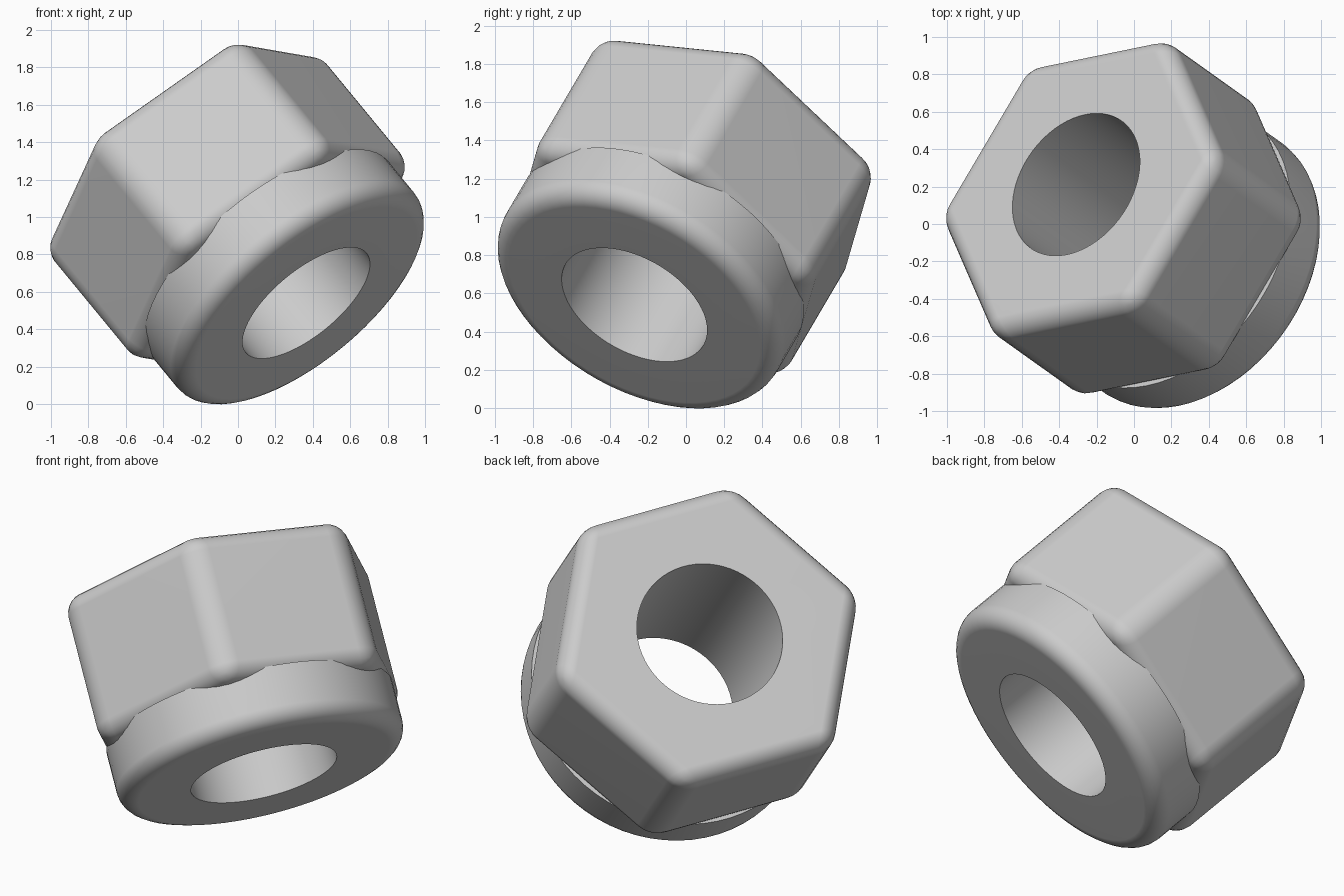
import bpy, bmesh, math
from mathutils import Matrix, Vector

if "Cube" in bpy.data.objects:
    bpy.data.objects.remove(bpy.data.objects["Cube"])

SEG = 64
BORE = 0.418          # bore radius
APOTHEM = 0.81        # hexagon centre to flat
COLLAR = 0.82         # collar radius
ROUND = 0.1           # edge rounding
HEX_LOW, HEX_TOP = 0.29, 1.165
COLLAR_TOP = 0.34

# Tilted frame: local z runs along the bore, local x points to a hexagon corner
axis = Vector((-0.579, 0.413, 0.703)).normalized()
corner = Vector((0.807, 0.165, 0.567))
corner = (corner - axis * corner.dot(axis)).normalized()
side = axis.cross(corner)
frame = Matrix((corner, side, axis)).transposed().to_4x4()
frame.translation = (0.365, -0.27, 0.54)

steel = bpy.data.materials.new("grey steel")
steel.diffuse_color = (0.6, 0.6, 0.6, 1)
steel.use_nodes = True
steel.node_tree.nodes["Principled BSDF"].inputs["Base Color"].default_value = steel.diffuse_color


def make_object(name, bm):
    bmesh.ops.recalc_face_normals(bm, faces=bm.faces)
    mesh = bpy.data.meshes.new(name)
    bm.to_mesh(mesh)
    bm.free()
    mesh.materials.append(steel)
    ob = bpy.data.objects.new(name, mesh)
    ob.matrix_world = frame
    bpy.context.collection.objects.link(ob)
    return ob


def prism(radius, sides, low, top):
    bm = bmesh.new()
    ring = [bm.verts.new((radius * math.cos(math.tau * i / sides),
                          radius * math.sin(math.tau * i / sides), low))
            for i in range(sides)]
    base = bm.faces.new(ring)
    out = bmesh.ops.extrude_face_region(bm, geom=[base])
    verts = [g for g in out["geom"] if isinstance(g, bmesh.types.BMVert)]
    bmesh.ops.translate(bm, verts=verts, vec=(0, 0, top - low))
    if not any(len(f.verts) == sides and f.calc_center_median().z < low + 1e-4
               for f in bm.faces):
        bm.faces.new(ring)
    return bm


def revolve(profile):
    bm = bmesh.new()
    rings = [[bm.verts.new((r * math.cos(math.tau * i / SEG),
                            r * math.sin(math.tau * i / SEG), z))
              for i in range(SEG)] for r, z in profile]
    for a, b in zip(rings, rings[1:] + rings[:1]):
        for i in range(SEG):
            j = (i + 1) % SEG
            bm.faces.new((a[i], a[j], b[j], b[i]))
    return bm


def smooth(ob):
    bpy.ops.object.select_all(action="DESELECT")
    ob.select_set(True)
    bpy.context.view_layer.objects.active = ob
    for m in list(ob.modifiers):
        bpy.ops.object.modifier_apply(modifier=m.name)
    bpy.ops.object.shade_smooth_by_angle(angle=math.radians(40))
    weighted = ob.modifiers.new("flat faces", "WEIGHTED_NORMAL")
    weighted.keep_sharp = True


# Hexagonal body with all edges rounded
bm = prism(APOTHEM / math.cos(math.pi / 6), 6, HEX_LOW, HEX_TOP)
bmesh.ops.bevel(bm, geom=bm.edges[:], offset=ROUND, segments=5, profile=0.5,
                affect="EDGES", clamp_overlap=True)
hex_body = make_object("hex_body", bm)

# Bore through the body
cutter = make_object("bore_cutter", prism(BORE, SEG, -0.3, 1.5))
cutter.hide_render = True
cut = hex_body.modifiers.new("bore", "BOOLEAN")
cut.operation = "DIFFERENCE"
cut.solver = "EXACT"
cut.object = cutter
smooth(hex_body)
bpy.data.objects.remove(cutter)

# Round collar with a rounded lower rim, its bore in line with the body
rim = [(COLLAR - ROUND + ROUND * math.sin(a), ROUND - ROUND * math.cos(a))
       for a in (math.pi / 2 * i / 6 for i in range(7))]
profile = [(BORE, HEX_LOW), (BORE, 0)] + rim + [
    (COLLAR, COLLAR_TOP), (0.6, COLLAR_TOP), (0.6, HEX_LOW)]
smooth(make_object("collar", revolve(profile)))
